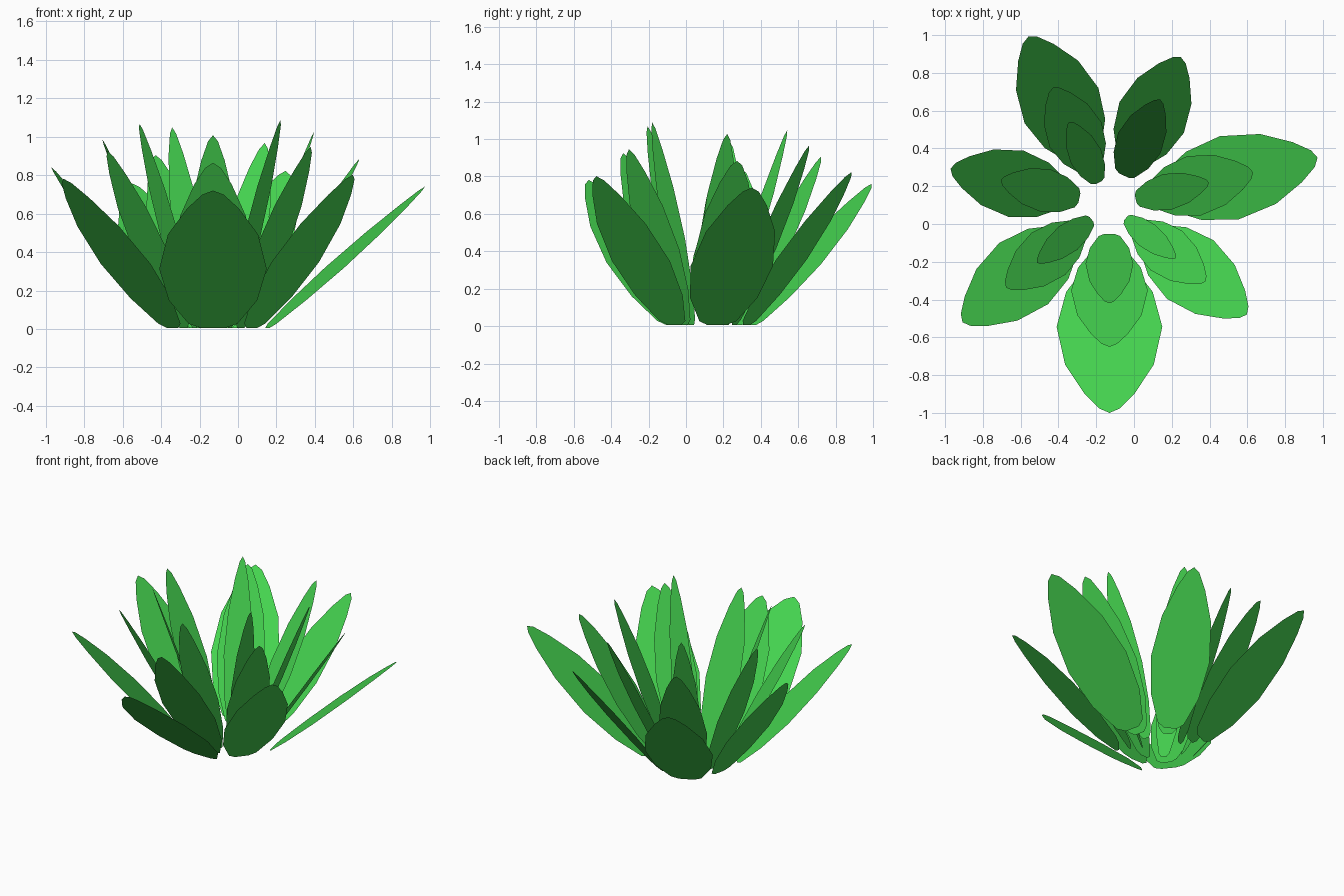
import bpy, math
from mathutils import Vector

if "Cube" in bpy.data.objects:
    bpy.data.objects.remove(bpy.data.objects["Cube"])

green = bpy.data.materials.new("leaf_green")
green.diffuse_color = (0.06, 0.66, 0.08, 1)
green.use_nodes = True
green.node_tree.nodes["Principled BSDF"].inputs["Base Color"].default_value = green.diffuse_color

CENTRE = Vector((-0.13, 0.10, 0.0))
STEP = math.tau * 2 / 7          # spiral step between successive leaves

# Half outline of a leaf: (fraction along length, fraction of half width)
HALF = [(0.0, 0.22), (0.03, 0.45), (0.20, 0.82), (0.43, 1.0),
        (0.68, 0.84), (0.87, 0.48), (0.97, 0.2)]

# Horizontal reach of each leaf tip, outermost leaf first
REACH = [1.10, 1.13, 0.99, 0.995, 0.93, 0.87, 0.863, 0.75, 0.78, 0.69,
         0.70, 0.65, 0.62, 0.59, 0.52, 0.54, 0.49, 0.49, 0.45]


def leaf(i, reach):
    """Flat leaf, standing steeper and narrower towards the heart."""
    a = -math.pi / 2 + i * STEP
    out = Vector((math.cos(a), math.sin(a), 0))
    side = Vector((-math.sin(a), math.cos(a), 0))
    base = CENTRE + out * (0.30 - 0.0105 * i) + Vector((0, 0, 0.005))
    tip = CENTRE + out * reach + Vector((0, 0, 0.72 + 0.0205 * i))
    half_w = (0.235 - 0.0092 * i) * (1.19 if i % 7 == 0 else 1.0)
    right = [base.lerp(tip, t) + side * (w * half_w) for t, w in HALF]
    left = [base.lerp(tip, t) - side * (w * half_w) for t, w in HALF]
    pts = [base] + right + [tip] + left[::-1]
    me = bpy.data.meshes.new(f"leaf_{i + 1}")
    me.from_pydata(pts, [], [list(range(len(pts)))])
    me.materials.append(green)
    bpy.context.collection.objects.link(bpy.data.objects.new(me.name, me))


# Rosette of leaves
for i, reach in enumerate(REACH):
    leaf(i, reach)
